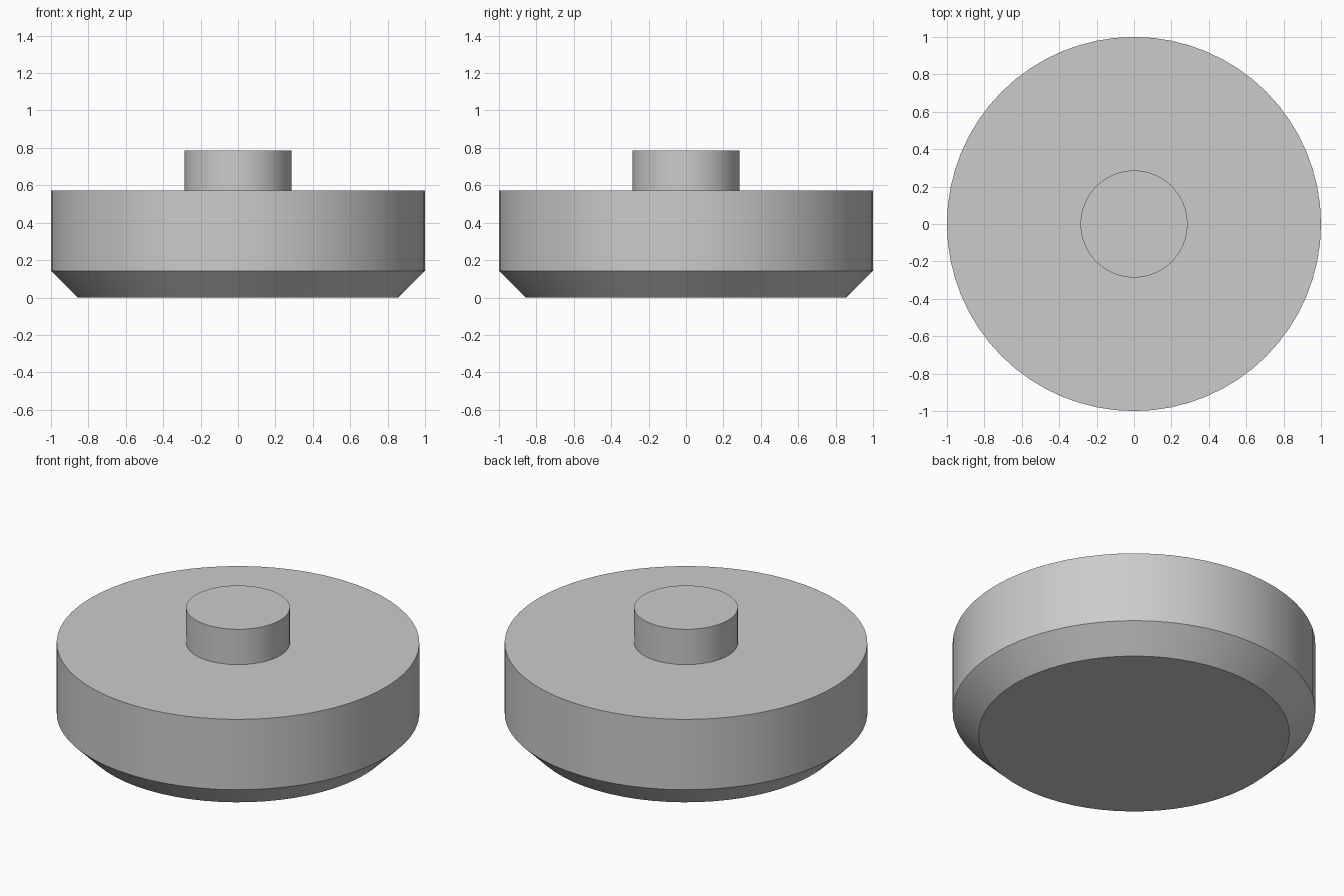
import bpy
import bmesh
import math

SEGMENTS = 64

cube = bpy.data.objects.get("Cube")
if cube:
    bpy.data.objects.remove(cube, do_unlink=True)

# Plain grey material
grey = bpy.data.materials.new("light_grey")
grey.use_nodes = True
colour = (0.6, 0.6, 0.6, 1)
grey.diffuse_color = colour
grey.node_tree.nodes["Principled BSDF"].inputs["Base Color"].default_value = colour


def turned_part(name, profile):
    """Revolve (radius, height) points about z to make a closed solid."""
    bm = bmesh.new()
    rings = []
    for radius, height in profile:
        angles = [math.tau * i / SEGMENTS for i in range(SEGMENTS)]
        rings.append([bm.verts.new((radius * math.cos(a), radius * math.sin(a), height))
                      for a in angles])
    for low, high in zip(rings, rings[1:]):
        for i in range(SEGMENTS):
            j = (i + 1) % SEGMENTS
            bm.faces.new((low[i], low[j], high[j], high[i]))
    bm.faces.new(rings[0][::-1])
    bm.faces.new(rings[-1])
    mesh = bpy.data.meshes.new(name)
    bm.to_mesh(mesh)
    bm.free()
    mesh.materials.append(grey)
    obj = bpy.data.objects.new(name, mesh)
    bpy.context.collection.objects.link(obj)
    bpy.ops.object.select_all(action="DESELECT")
    obj.select_set(True)
    bpy.context.view_layer.objects.active = obj
    bpy.ops.object.shade_smooth_by_angle(angle=math.radians(30))
    return obj


# Wide disc with a chamfered lower edge, stepping in to the central stem
turned_part("chamfered_disc_with_stem", [
    (0.857, 0), (1, 0.143), (1, 0.571),
    (0.286, 0.571), (0.286, 0.786),
])
